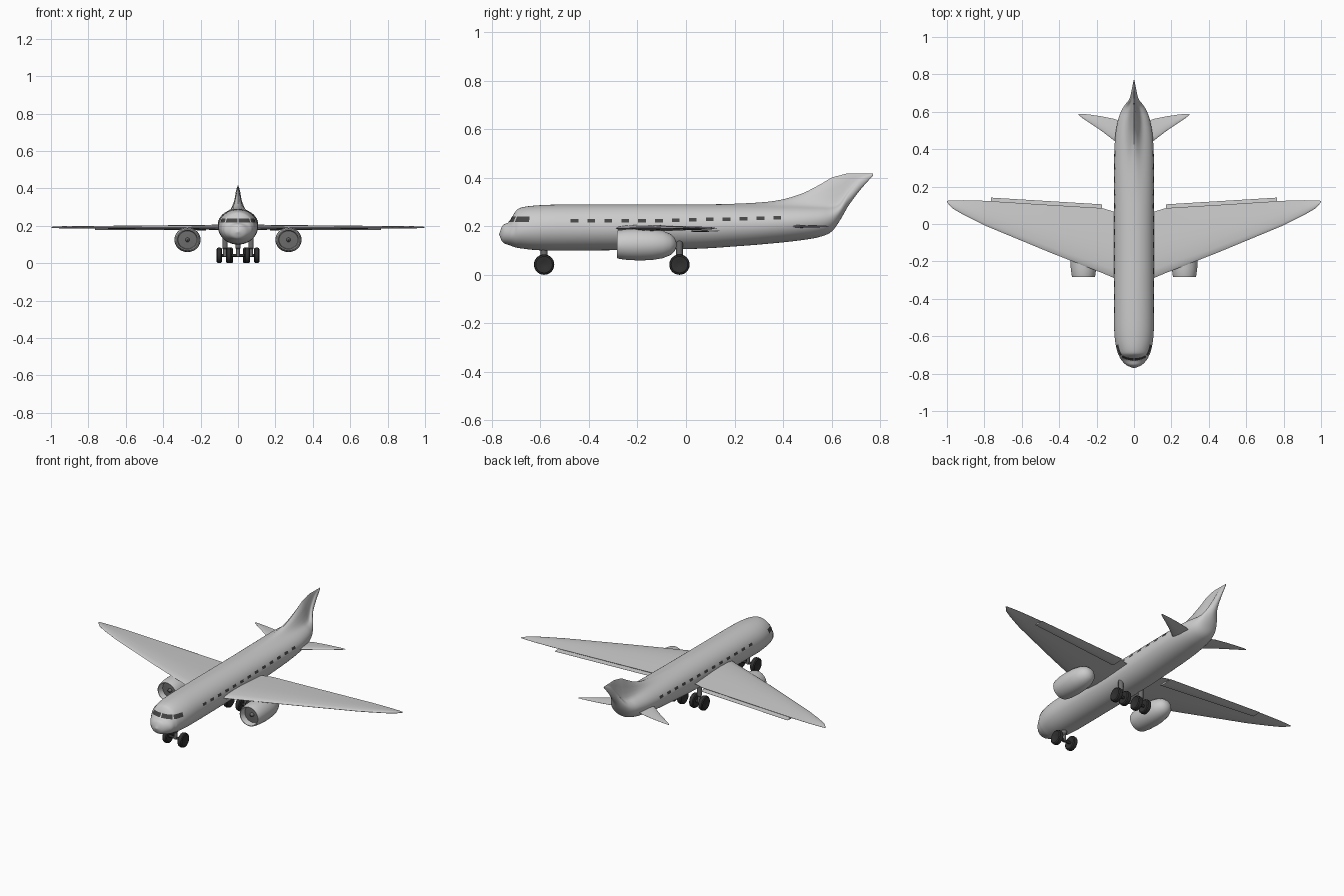
import bpy, bmesh
from math import sin, cos, pi, radians
from mathutils import Vector
from mathutils.bvhtree import BVHTree

if "Cube" in bpy.data.objects:
    bpy.data.objects.remove(bpy.data.objects["Cube"])


def material(name, v):
    m = bpy.data.materials.new(name)
    m.diffuse_color = (v, v, v, 1)
    m.use_nodes = True
    m.node_tree.nodes["Principled BSDF"].inputs["Base Color"].default_value = m.diffuse_color
    return m


DARK = material("dark_rubber", 0.03)
GLASS = material("dark_glass", 0.06)
METAL = material("dark_metal", 0.15)


def finish(name, bm, mat=None, mirror=False, angle=35):
    bmesh.ops.recalc_face_normals(bm, faces=bm.faces)
    me = bpy.data.meshes.new(name)
    bm.to_mesh(me)
    bm.free()
    me.shade_smooth()
    me.set_sharp_from_angle(angle=radians(angle))
    ob = bpy.data.objects.new(name, me)
    bpy.context.collection.objects.link(ob)
    if mat:
        me.materials.append(mat)
    if mirror:
        ob.modifiers.new("Mirror", 'MIRROR').use_axis[0] = True
    return ob


def loft(name, rings, **kw):
    bm = bmesh.new()
    vs = [[bm.verts.new(p) for p in r] for r in rings]
    n = len(vs[0])
    for a, b in zip(vs, vs[1:]):
        for i in range(n):
            j = (i + 1) % n
            bm.faces.new((a[i], a[j], b[j], b[i]))
    bm.faces.new(vs[0])
    bm.faces.new(vs[-1])
    return finish(name, bm, **kw)


def lathe(name, profile, axis, centre, n=32, squash=1.0, **kw):
    """Revolve (radius, offset) pairs around an axis through centre."""
    rings = []
    for r, o in profile:
        ring = []
        for i in range(n):
            u, v = r * cos(2 * pi * i / n), r * sin(2 * pi * i / n) * squash
            p = {'x': (o, u, v), 'y': (u, o, v), 'z': (u, v, o)}[axis]
            ring.append(Vector(centre) + Vector(p))
        rings.append(ring)
    return loft(name, rings, **kw)


def catmull(pts, steps):
    out = []
    for i in range(len(pts) - 1):
        q = [pts[max(i - 1, 0)], pts[i], pts[i + 1], pts[min(i + 2, len(pts) - 1)]]
        for s in range(steps):
            t = s / steps
            out.append([0.5 * (2 * b + (c - a) * t + (2 * a - 5 * b + 4 * c - d) * t * t
                               + (3 * b - a - 3 * c + d) * t ** 3) for a, b, c, d in zip(*q)])
    return out + [list(pts[-1])]


# Fuselage with the fin blended in: y, bottom, centre, body top, fin height, half width
stations = [
    (-.77, .165, .167, .169, 0, .003), (-.755, .134, .167, .204, 0, .04),
    (-.727, .122, .170, .220, 0, .068), (-.706, .114, .178, .257, 0, .079),
    (-.68, .109, .185, .277, 0, .090), (-.6, .101, .192, .287, 0, .104),
    (-.45, .100, .195, .290, 0, .107), (0, .106, .198, .290, 0, .107),
    (.2, .117, .205, .290, .003, .107), (.36, .130, .212, .290, .014, .106),
    (.47, .142, .220, .290, .042, .100), (.55, .156, .226, .288, .083, .087),
    (.6, .178, .235, .287, .113, .070), (.635, .225, .262, .300, .110, .050),
    (.67, .285, .315, .350, .068, .024), (.72, .352, .375, .400, .018, .012),
    (.77, .408, .412, .417, 0, .002)]
SEG = 64
rings = []
for y, bot, cz, top, fin, w in catmull(stations, 5):
    ring = []
    for i in range(SEG):
        a = 2 * pi * i / SEG
        c = cos(a)
        z = cz + c * (cz - bot) if c < 0 else cz + c * (top - cz) + fin * c ** 26
        ring.append((w * sin(a), y, z))
    rings.append(ring)
fuselage = loft("fuselage", rings)
skin = BVHTree.FromPolygons([v.co for v in fuselage.data.vertices],
                            [list(p.vertices) for p in fuselage.data.polygons])


def panel(bm, ray, nu, nv):
    """Patch lying on the fuselage skin; ray(u, v) gives origin and direction."""
    grid = []
    for i in range(nu + 1):
        row = []
        for j in range(nv + 1):
            o, d = ray(i / nu, j / nv)
            hit, nrm = skin.ray_cast(Vector(o), Vector(d))[:2]
            if nrm.dot(Vector(d)) < 0:
                nrm = -nrm
            row.append(bm.verts.new(hit + nrm * .0015))
        grid.append(row)
    for i in range(nu):
        for j in range(nv):
            bm.faces.new((grid[i][j], grid[i + 1][j], grid[i + 1][j + 1], grid[i][j + 1]))


# Cabin windows
bm = bmesh.new()
for k in range(13):
    y0, z0 = -.46 + k * .0697, .216 + max(0, k - 5) * .0016
    panel(bm, lambda u, v: ((0, y0 + (u - .5) * .032, z0 + v * .014), (1, 0, 0)), 2, 2)
finish("cabin_windows", bm, mat=GLASS, mirror=True)

# Cockpit windows
bm = bmesh.new()
for a0, a1 in ((2, 36), (40, 74)):
    def ray(u, v):
        a = radians(a0 + (a1 - a0) * u)
        return (0, -.62, .217 + .022 * v), (sin(a), -cos(a), 0)
    panel(bm, ray, 8, 4)
finish("cockpit_windows", bm, mat=GLASS, mirror=True)

# Wings, flaps and tailplane: x, leading y, trailing y, z, half thickness
FOIL = [(0, 0), (.03, .45), (.12, .8), (.3, 1), (.5, .9), (.75, .5), (1, .08)]
outline = FOIL + [(t, -h) for t, h in FOIL[:0:-1]]


def surface(name, sections):
    loft(name, [[(x, le + (te - le) * t, z + h * th) for t, h in outline]
                for x, le, te, z, th in sections], mirror=True)


surface("wings", [(.04, -.31, .06, .192, .014), (.11, -.287, .067, .192, .014),
                  (.17, -.262, .085, .192, .013), (.45, -.152, .102, .192, .010),
                  (.80, -.007, .124, .192, .007), (.91, .048, .127, .192, .006),
                  (.97, .083, .126, .192, .005), (1.0, .116, .124, .192, .002)])
surface("flaps", [(.17, .02, .105, .181, .005), (.765, .085, .141, .181, .004)])
surface("tailplane", [(.03, .40, .53, .2, .007), (.105, .445, .562, .2, .006),
                      (.17, .495, .575, .2, .005), (.23, .536, .584, .2, .004),
                      (.275, .566, .589, .2, .003), (.297, .583, .589, .2, .0015)])

# Engines: hollow intake, rounded tapering rear
ENG = (.27, 0, .125)
lathe("engine_nacelles", [(.050, -.245), (.053, -.275), (.056, -.284), (.060, -.284),
                          (.063, -.275), (.068, -.24), (.070, -.19), (.068, -.14),
                          (.060, -.095), (.047, -.065), (.030, -.047), (.010, -.04)],
      'y', ENG, 40, .94, mirror=True)
lathe("engine_fans", [(.0505, -.247), (.0505, -.250), (.012, -.252), (.009, -.262), (.002, -.268)],
      'y', ENG, 40, .94, mat=METAL, mirror=True)

# Landing gear
TYRE = [(.012, -.010), (.020, -.013), (.034, -.014), (.040, -.010), (.042, 0),
        (.040, .010), (.034, .014), (.020, .013), (.012, .010)]


def gear(name, y, x, wheels):
    both = x > 0
    for i, wx in enumerate(wheels):
        lathe(f"{name}_wheels_{i + 1}", TYRE, 'x', (wx, y, .042), 28, mat=DARK, mirror=True)
    lo, hi = min(wheels), max(wheels)
    if not both:
        lo = -hi
    lathe(name + "_axle", [(.008, lo), (.008, hi)], 'x', (0, y, .042), 16, mat=DARK, mirror=both)
    lathe(name + "_strut", [(.010, .036), (.010, .075), (.014, .08), (.014, .15)],
          'z', (x, y, 0), 16, mat=METAL, mirror=both)


gear("nose_gear", -.585, 0, [.05])
gear("main_gear", -.027, .07, [.04, .1])
